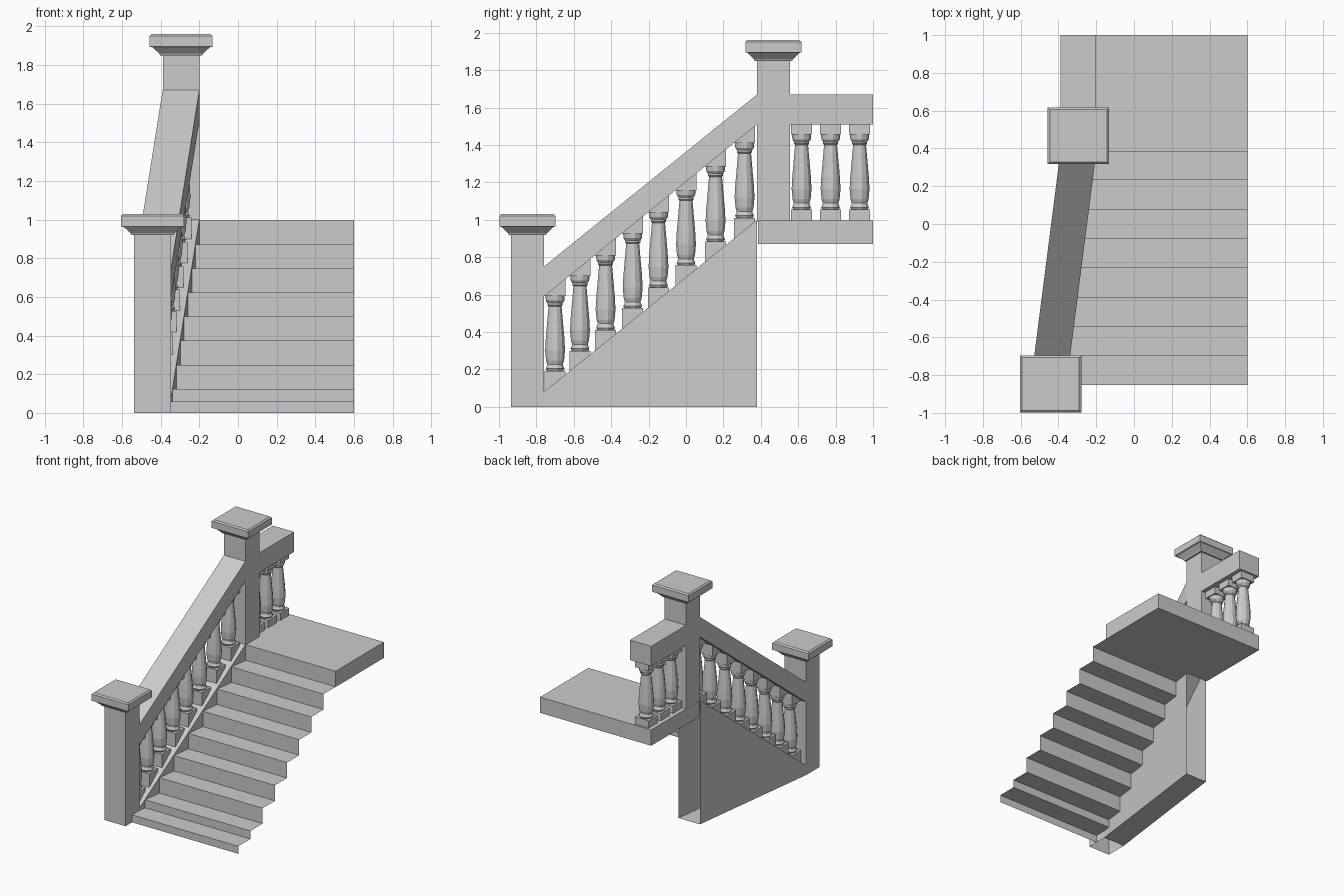
import bpy, math

if "Cube" in bpy.data.objects:
    bpy.data.objects.remove(bpy.data.objects["Cube"])

Y0, Y1 = -0.76, 0.38           # sloping run between the two posts
SLOPE = 0.92 / (Y1 - Y0)
WX = 0.095                     # half width of wall, posts and rail


def mid_x(y):
    return -0.441 + (y - Y0) * 0.146 / (Y1 - Y0)


def wall_z(y):
    return 0.08 + (y - Y0) * SLOPE


def make(name, verts, faces):
    me = bpy.data.meshes.new(name)
    me.from_pydata(verts, [], faces)
    me.update()
    ob = bpy.data.objects.new(name, me)
    bpy.context.collection.objects.link(ob)
    return ob


def loft(name, rings, start=True, end=True):
    n = len(rings[0])
    verts = [v for r in rings for v in r]
    faces = [(k*n + i, k*n + (i+1) % n, (k+1)*n + (i+1) % n, (k+1)*n + i)
             for k in range(len(rings) - 1) for i in range(n)]
    if start:
        faces.append(tuple(reversed(range(n))))
    if end:
        faces.append(tuple(range(len(verts) - n, len(verts))))
    return make(name, verts, faces)


def rect(cx, cy, hx, hy, z):
    return [(cx-hx, cy-hy, z), (cx+hx, cy-hy, z), (cx+hx, cy+hy, z), (cx-hx, cy+hy, z)]


def box(name, x0, x1, y0, y1, z0, z1, bottom=True):
    c = ((x0+x1)/2, (y0+y1)/2, (x1-x0)/2, (y1-y0)/2)
    return loft(name, [rect(*c, z0), rect(*c, z1)], start=bottom)


def cross(y, z0, z1):
    x = mid_x(y)
    return [(x+WX, y, z0), (x-WX, y, z0), (x-WX, y, z1), (x+WX, y, z1)]


# Posts with moulded caps
def post(name, cx, cy, z0, z1):
    box(name, cx-WX, cx+WX, cy-0.0875, cy+0.0875, z0, z1 - 0.09, bottom=False)
    prof = [(0.11, 0.1), (0.1, 0.105), (0.068, 0.137), (0.065, 0.15),
            (0.01, 0.15), (0.0, 0.14)]
    loft(name + "_cap", [rect(cx, cy, r*1.085, r, z1 - d) for d, r in prof])


post("lower_post", -0.442, -0.8475, 0, 1.03)
post("upper_post", -0.294, 0.4675, 0.99, 1.96)

# Sloping side wall and handrail
loft("side_wall", [cross(Y0, 0, wall_z(Y0)), cross(Y1, 0, wall_z(Y1))], False, False)
loft("sloping_handrail", [cross(y, wall_z(y) + 0.51, wall_z(y) + 0.67) for y in (Y0, Y1)],
     False, False)
box("landing_handrail", -0.39, -0.2, 0.55, 1.0, 1.51, 1.67)

# Landing slab
box("landing", -0.39, 0.6, 0.385, 1.0, 0.87, 0.997)

# Steps: a folded sheet whose left edge follows the wall
levels = [0, 0.06] + [0.1245 * (i + 1) for i in range(8)]
verts = []
for i in range(9):
    y = -0.853 + 0.155 * i
    for z in (levels[i], levels[i+1]):
        verts += [(mid_x(y) + WX, y, z), (0.6, y, z)]
make("steps", verts, [(2*i, 2*i+1, 2*i+3, 2*i+2) for i in range(17)])

# Turned balusters with square blocks
TURNED = [(0, 0.046), (0.012, 0.052), (0.024, 0.046), (0.034, 0.043), (0.055, 0.05),
          (0.11, 0.055), (0.18, 0.051), (0.345, 0.036), (0.352, 0.042),
          (0.362, 0.042), (0.375, 0.051), (0.4, 0.053)]


def baluster(cx, cy, zb, foot, head):
    rings = [[(cx + 1.08*r*math.cos(a), cy + r*math.sin(a), zb + z)
              for a in [math.tau * (i + 0.5) / 12 for i in range(12)]] for z, r in TURNED]
    loft("baluster", rings)
    for name, lo, hi in (("baluster_foot", foot, [zb]*2), ("baluster_head", [zb+0.4]*2, head)):
        hx, hy = 0.062, 0.056
        s = [[(cx+hx, y, a), (cx-hx, y, a), (cx-hx, y, b), (cx+hx, y, b)]
             for y, a, b in ((cy-hy, lo[0], hi[0]), (cy+hy, lo[1], hi[1]))]
        loft(name, s)


for y in (-0.70, -0.567, -0.43, -0.285, -0.147, 0.0, 0.158, 0.313):
    ends = [wall_z(y - 0.056), wall_z(y + 0.056)]
    baluster(mid_x(y), y, wall_z(y) + 0.064, ends, [e + 0.51 for e in ends])
for i in range(3):
    baluster(-0.295, 0.618 + 0.155*i, 1.055, [0.997]*2, [1.51]*2)
